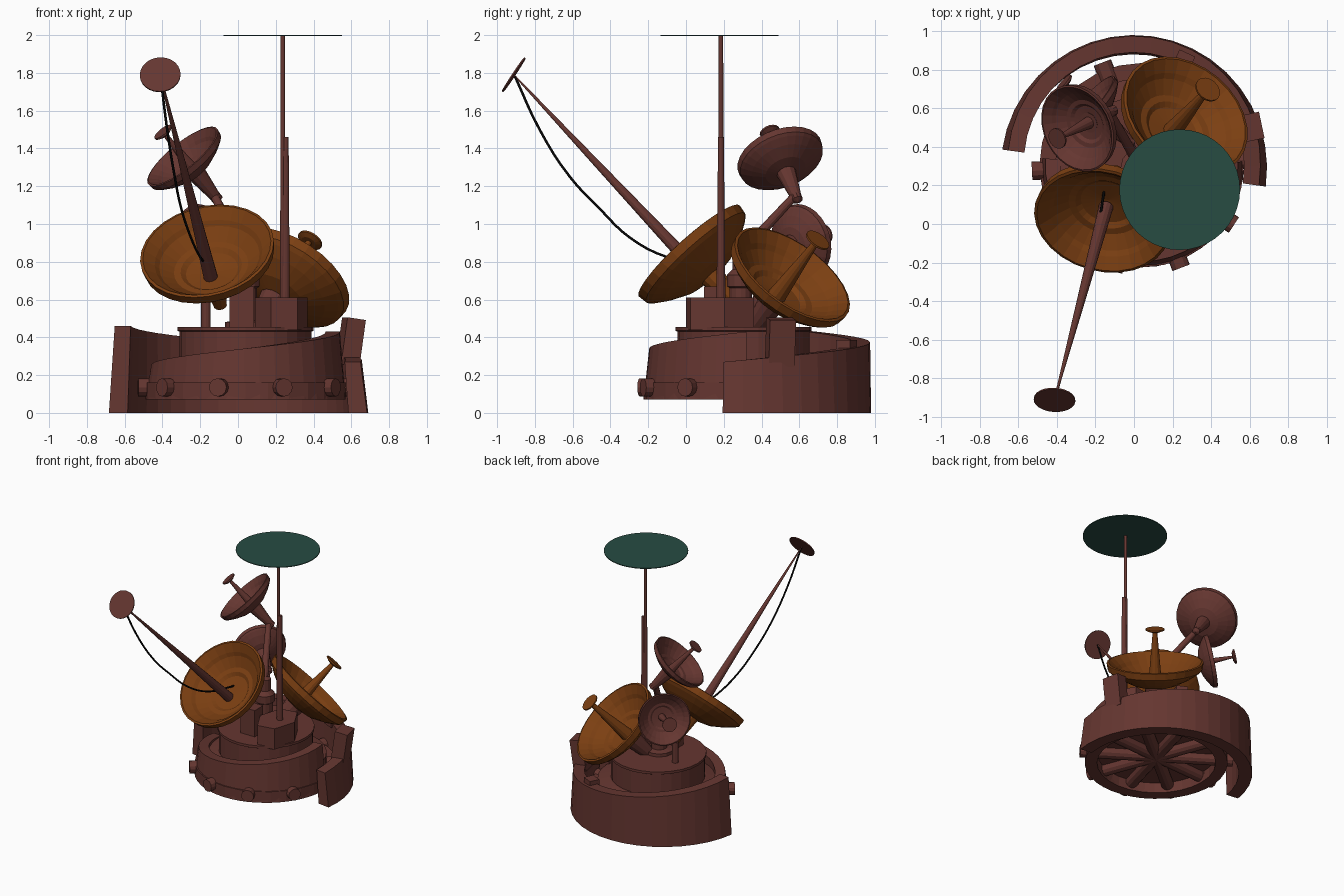
import bpy, bmesh, math
from mathutils import Vector

if "Cube" in bpy.data.objects:
    bpy.data.objects.remove(bpy.data.objects["Cube"])


def material(name, rgb):
    m = bpy.data.materials.new(name)
    m.diffuse_color = (*rgb, 1)
    m.use_nodes = True
    m.node_tree.nodes["Principled BSDF"].inputs["Base Color"].default_value = m.diffuse_color
    return m


RUST = material("rust_maroon", (0.130, 0.037, 0.030))
ORANGE = material("burnt_orange", (0.200, 0.050, 0.006))
TEAL = material("dark_teal", (0.020, 0.072, 0.055))
BLACK = material("cable_black", (0.002, 0.002, 0.002))


def finish(name, bm, mat):
    bmesh.ops.remove_doubles(bm, verts=bm.verts, dist=1e-5)
    bmesh.ops.recalc_face_normals(bm, faces=bm.faces)
    me = bpy.data.meshes.new(name)
    bm.to_mesh(me)
    bm.free()
    me.materials.append(mat)
    ob = bpy.data.objects.new(name, me)
    bpy.context.collection.objects.link(ob)
    return ob


def skin(bm, rings, closed):
    """Join successive rings of points with quads."""
    vs = [[bm.verts.new(p) for p in r] for r in rings]
    n = len(rings)
    for i in range(n if closed else n - 1):
        a, b = vs[i], vs[(i + 1) % n]
        for j in range(len(a)):
            k = (j + 1) % len(a)
            bm.faces.new((a[j], a[k], b[k], b[j]))
    return vs


def lathe(name, profile, origin, axis, mat, seg=24, turn=0.0):
    """Spin an (r, h) profile about an axis; ends on the axis close up."""
    bm = bmesh.new()
    rings = []
    for s in range(seg):
        a = turn + 2 * math.pi * s / seg
        rings.append([(r * math.cos(a), r * math.sin(a), h) for r, h in profile])
    vs = [[bm.verts.new(p) for p in r] for r in rings]
    for s in range(seg):
        a, b = vs[s], vs[(s + 1) % seg]
        for j in range(len(profile) - 1):
            bm.faces.new((a[j], b[j], b[j + 1], a[j + 1]))
    bmesh.ops.remove_doubles(bm, verts=bm.verts, dist=1e-5)
    bmesh.ops.dissolve_degenerate(bm, dist=1e-6, edges=bm.edges)
    ob = finish(name, bm, mat)
    ob.location = origin
    ob.rotation_mode = 'QUATERNION'
    ob.rotation_quaternion = Vector(axis).to_track_quat('Z', 'Y')
    return ob


def rod(name, p, q, r1, r2, mat=RUST, seg=12, turn=0.0):
    p, q = Vector(p), Vector(q)
    h = (q - p).length
    return lathe(name, [(0, 0), (r1, 0), (r2, h), (0, h)], p, q - p, mat, seg, turn)


def arc_wall(name, cx, cy, a0, a1, z0, h0, h1, ro, ro_top, thick, steps):
    """Curved wall whose top edge climbs along the arc."""
    bm = bmesh.new()
    rings = []
    for i in range(steps + 1):
        t = i / steps
        a = math.radians(a0 + (a1 - a0) * t)
        top = h0 + (h1 - h0) * t
        rt = ro_top(a)
        rings.append([(cx + r * math.cos(a), cy + r * math.sin(a), z) for r, z in
                      ((ro, z0), (rt, top), (rt - thick * 0.85, top), (ro - thick, z0))])
    vs = skin(bm, rings, False)
    bm.faces.new(vs[0])
    bm.faces.new(vs[-1])
    return finish(name, bm, RUST)


def block(name, loc, size, rz, lean=0.0):
    bm = bmesh.new()
    bmesh.ops.create_cube(bm, size=1)
    bmesh.ops.scale(bm, vec=size, verts=bm.verts)
    ob = finish(name, bm, RUST)
    ob.location = loc
    ob.rotation_euler = (0, math.radians(lean), math.radians(rz))
    return ob


DISH = [(0, -.165), (.14, -.150), (.165, -.130), (.20, -.125), (.27, -.075),
        (.29, -.05), (.345, 0), (.36, -.004), (.352, -.055), (.33, -.075),
        (.27, -.115), (.17, -.165), (.08, -.185), (0, -.185)]


def dish(name, c, n, radius, mat, feed, feed_r):
    """Dish with stepped bowl; optional cone feed with a small disc."""
    c, n = Vector(c), Vector(n).normalized()
    k = radius / .36
    lathe(name, [(r * k, h * k) for r, h in DISH], c, n, mat, 28)
    if feed:
        tip = c + n * feed
        rod(name + "_feed", c - n * .16 * k, tip, .05 * k, .016 * k, mat)
        lathe(name + "_feed_disc", [(0, -.008), (feed_r * .6, -.008), (feed_r, .004),
                                    (feed_r, .014), (0, .014)], tip, n, mat, 16)
    return c, n


# Outer climbing wall around the back, with blocks on its rim
arc_wall("outer_wall", 0, .29, -8, 172, 0, .27, .46, .69,
         lambda a: .655 + .03 * max(0, math.sin(a)), .10, 20)
block("rim_block_large", (.597, .50, .375), (.10, .14, .25), 12, 8)
block("rim_block_small", (.26, .85, .35), (.08, .09, .07), 65)

# Inner climbing wall around the front
CX, CY = .04, .305
arc_wall("inner_wall", CX, CY, 176, 362, .07, .25, .43, .53,
         lambda a: .50, .09, 20)

# Central drum and floor
lathe("base_floor", [(0, .15), (.45, .15), (.45, .24), (.36, .26), (0, .26)],
      (CX, CY, 0), (0, 0, 1), RUST, 28)
lathe("drum", [(0, .2), (.35, .2), (.35, .43), (.36, .435), (.36, .455), (0, .455)],
      (CX, CY, 0), (0, 0, 1), RUST, 28)
lathe("lower_ring", [(.53, .07), (.53, .16), (.44, .16), (.44, .07), (.53, .07)],
      (CX, CY, 0), (0, 0, 1), RUST, 28)

# Spokes poking through the lower wall
for i in range(10):
    a = math.radians(-105 + 36 * i)
    rod(f"spoke_{i + 1}", (CX, CY, .135),
        (CX + .57 * math.cos(a), CY + .57 * math.sin(a), .135), .048, .048)

# Mast on a six-sided pedestal with the flat top disc
ped = rod("mast_pedestal", (.23, .18, .44), (.23, .18, .61), .14, .14, seg=6, turn=.12)
ped.scale = (1, 1.4, 1)
rod("mast_pole", (.237, .185, .6), (.237, .185, 1.995), .014, .012)
rod("mast_sleeve", (.25, .185, .6), (.253, .185, 1.46), .024, .015)
lathe("top_disc", [(0, 0), (.313, 0), (.313, .006), (0, .006)],
      (.237, .178, 1.994), (0, 0, 1), TEAL, 40)

# Central column
lathe("column", [(0, .45), (.11, .45), (.11, .48), (.06, .49), (.06, .66), (.075, .67),
                 (.075, .73), (.045, .76), (.045, .85), (0, .87)],
      (CX, .29, 0), (0, 0, 1), RUST, 14)
rod("side_post", (-.17, .38, .44), (-.17, .38, .62), .025, .025)
block("front_mount", (.02, .15, .56), (.13, .11, .22), 0)

# Front large dish with long boom, end disc and hanging cable
c, n = dish("front_dish", (-.165, .015, .86), (-.18, -.66, .73), .36, ORANGE, 0, 0)
rod("front_dish_hub", c - n * .17, c - n * .40, .07, .035, ORANGE)
TIP = Vector((-.412, -.912, 1.79))
rod("boom", (-.145, .09, .72), TIP, .038, .004)
lathe("boom_disc", [(0, -.004), (.108, -.004), (.108, .004), (0, .004)],
      TIP, (-.05, -.83, .55), RUST, 24)
cu = bpy.data.curves.new("cable", 'CURVE')
cu.dimensions = '3D'
cu.bevel_depth = .007
cu.bevel_resolution = 1
cu.resolution_u = 4
sp = cu.splines.new('BEZIER')
pts = [(-.41, -.905, 1.78), (-.375, -.775, 1.50), (-.335, -.615, 1.25),
       (-.30, -.456, 1.08), (-.25, -.30, .93), (-.20, -.10, .825), (-.155, .17, .78)]
sp.bezier_points.add(len(pts) - 1)
for b, p in zip(sp.bezier_points, pts):
    b.co = p
    b.handle_left_type = b.handle_right_type = 'AUTO'
cable = bpy.data.objects.new("cable", cu)
bpy.context.collection.objects.link(cable)
cu.materials.append(BLACK)

# Rear large dish
c, n = dish("rear_dish", (.27, .565, .735), (.45, .53, .72), .36, ORANGE, .24, .07)
rod("rear_dish_hub", c - n * .17, c - n * .38, .08, .05, RUST)

# Two small dishes on arms from the column
for name, pos, nrm, rad, root in (
        ("upper_dish", (-.295, .495, 1.36), (-.60, -.30, .74), .235, (.04, .28, .83)),
        ("lower_dish", (-.24, .62, .91), (-.72, .65, .20), .20, (.04, .30, .78))):
    c, n = dish(name, pos, nrm, rad, RUST, .16, .055)
    joint = c - n * .30
    rod(name + "_neck", c - n * .10, joint, .055, .028)
    rod(name + "_arm", joint + n * .02, root, .022, .028)
    lathe(name + "_joint", [(0, -.03), (.03, -.015), (.03, .015), (0, .03)],
          joint, n, RUST, 10)
